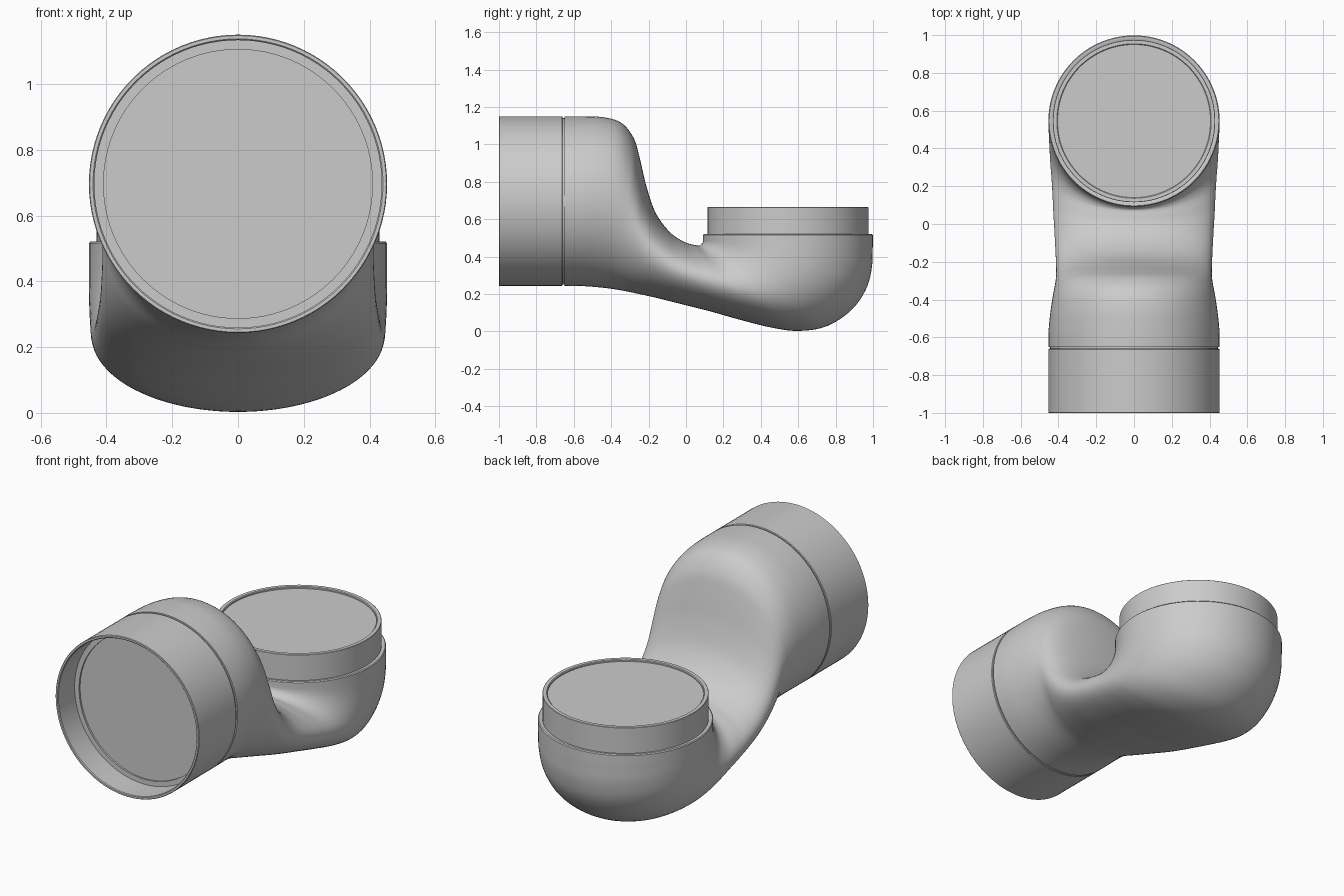
import bpy, bmesh
from math import cos, sin, pi, radians
from mathutils import Vector, Matrix

if "Cube" in bpy.data.objects:
    bpy.data.objects.remove(bpy.data.objects["Cube"])

SEG = 96


def make_object(name, rings, cap_start=False, cap_end=False):
    """Skin a list of closed rings into a smooth shaded object."""
    bm = bmesh.new()
    rows = [[bm.verts.new(p) for p in ring] for ring in rings]
    for a, b in zip(rows, rows[1:]):
        for i in range(SEG):
            j = (i + 1) % SEG
            bm.faces.new((a[i], a[j], b[j], b[i]))
    if cap_start:
        bm.faces.new(rows[0])
    if cap_end:
        bm.faces.new(rows[-1])
    bmesh.ops.recalc_face_normals(bm, faces=bm.faces)
    mesh = bpy.data.meshes.new(name)
    bm.to_mesh(mesh)
    bm.free()
    ob = bpy.data.objects.new(name, mesh)
    bpy.context.collection.objects.link(ob)
    bpy.ops.object.select_all(action='DESELECT')
    ob.select_set(True)
    bpy.context.view_layer.objects.active = ob
    bpy.ops.object.shade_smooth_by_angle(angle=radians(35))
    return ob


def lathe(name, profile, matrix):
    """Revolve (radius, height) points about the local z axis, closing both ends."""
    rings = [[matrix @ Vector((r * cos(2 * pi * i / SEG), r * sin(2 * pi * i / SEG), h))
              for i in range(SEG)] for r, h in profile]
    return make_object(name, rings, True, True)


def spline(rows, steps):
    """Catmull-Rom interpolation through rows of numbers."""
    pts = [Vector(r) for r in rows]
    pts = [pts[0]] + pts + [pts[-1]]
    out = []
    for a, b, c, d in zip(pts, pts[1:], pts[2:], pts[3:]):
        for k in range(steps):
            t = k / steps
            out.append(0.5 * (2 * b + (c - a) * t + (2 * a - 5 * b + 4 * c - d) * t * t
                              + (3 * b - a - 3 * c + d) * t ** 3))
    return out + [pts[-1]]


# Offset elbow body: upper edge y, z, lower edge y, z, half width
stations = [
    (-.65, 1.15, -.65, .243, .453),
    (-.55, 1.15, -.57, .243, .452),
    (-.44, 1.145, -.50, .239, .443),
    (-.345, 1.115, -.42, .231, .43),
    (-.28, 1.035, -.36, .222, .418),
    (-.248, .93, -.31, .213, .413),
    (-.21, .77, -.25, .20, .412),
    (-.16, .63, -.16, .18, .415),
    (-.08, .525, -.04, .15, .42),
    (.00, .475, .12, .11, .427),
    (.05, .462, .28, .065, .432),
    (.07, .459, .45, .022, .438),
    (.078, .462, .60, .003, .444),
    (.082, .466, .75, .027, .448),
    (.085, .470, .88, .11, .451),
    (.088, .474, .96, .22, .453),
    (.090, .478, .992, .33, .4535),
    (.0915, .485, .998, .43, .4535),
    (.0915, .510, .9985, .510, .4535),
]
rings = []
for uy, uz, ly, lz, w in [tuple(v) for v in spline(stations, 5)]:
    cy, cz, hy, hz = (uy + ly) / 2, (uz + lz) / 2, (uy - ly) / 2, (uz - lz) / 2
    rings.append([(w * cos(a), cy + hy * sin(a), cz + hz * sin(a))
                  for a in (2 * pi * i / SEG for i in range(SEG))])
make_object("elbow_body", rings, True, True)

# Front sleeve with recessed end disc; the small neck leaves a seam groove
front = Matrix.Translation((0, -1, .6965)) @ Matrix.Rotation(-pi / 2, 4, 'X')
lathe("front_sleeve", [(.445, .352), (.445, .340), (.4505, .340), (.4535, .336),
                       (.4535, .003), (.451, 0), (.441, 0), (.437, .004),
                       (.437, .15), (.409, .15), (.409, .16), (.404, .16)], front)

# Upright spigot with shoulder and slightly recessed top disc
lathe("top_spigot", [(.4535, .508), (.4535, .516), (.449, .521), (.437, .521),
                     (.430, .518), (.430, .663), (.428, .665), (.409, .665),
                     (.405, .661), (.405, .654), (.402, .654)],
      Matrix.Translation((0, .545, 0)))
